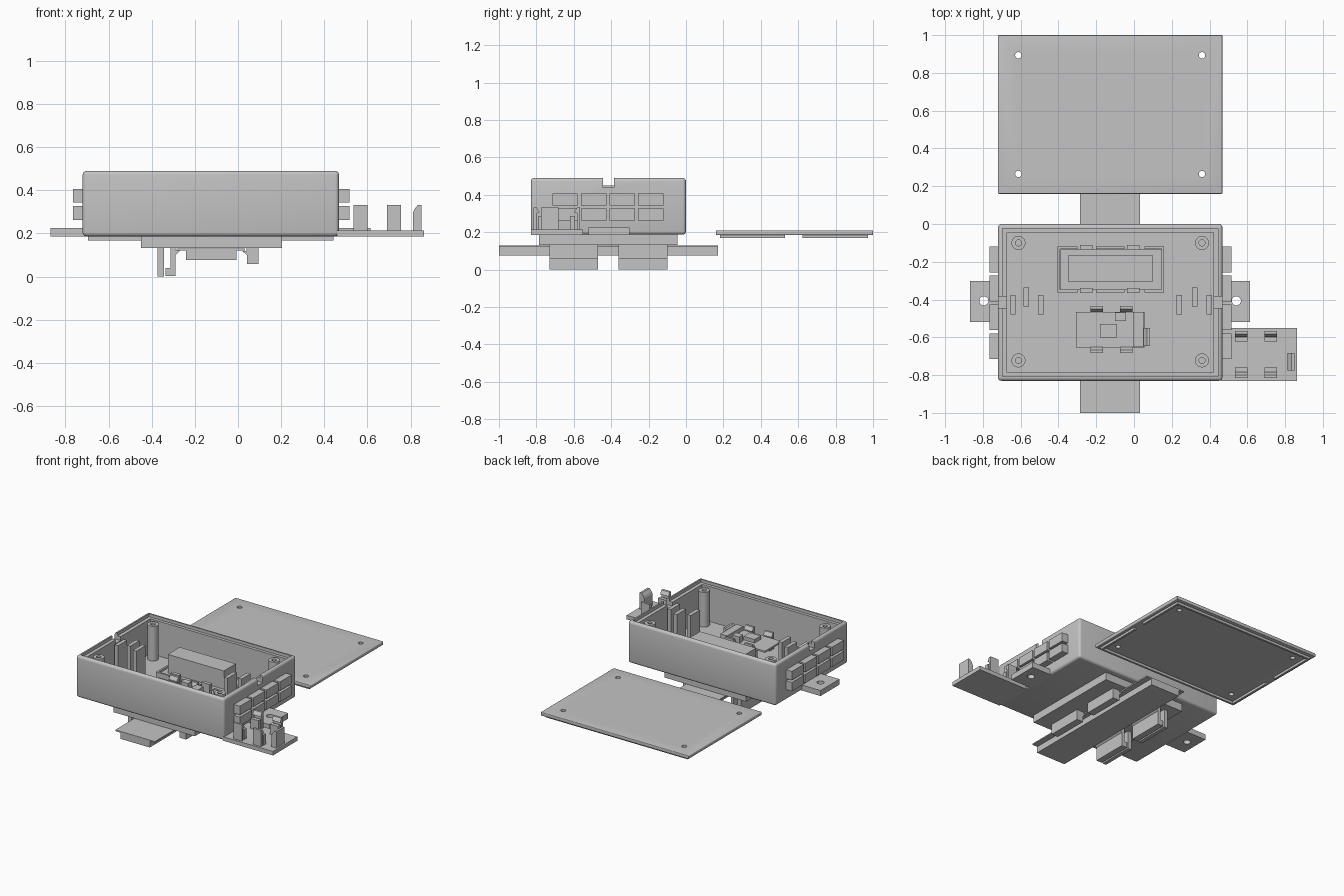
import bpy, bmesh, math
from mathutils import Matrix

if "Cube" in bpy.data.objects:
    bpy.data.objects.remove(bpy.data.objects["Cube"])

grey = bpy.data.materials.new("plain_grey")
grey.diffuse_color = (0.55, 0.55, 0.55, 1)
grey.use_nodes = True
grey.node_tree.nodes["Principled BSDF"].inputs["Base Color"].default_value = grey.diffuse_color


def finish(name, bm):
    bmesh.ops.recalc_face_normals(bm, faces=bm.faces)
    me = bpy.data.meshes.new(name)
    bm.to_mesh(me)
    bm.free()
    me.materials.append(grey)
    ob = bpy.data.objects.new(name, me)
    bpy.context.collection.objects.link(ob)
    return ob


def box(name, x0, x1, y0, y1, z0, z1, bevel=0):
    bm = bmesh.new()
    m = Matrix.Translation(((x0 + x1) / 2, (y0 + y1) / 2, (z0 + z1) / 2))
    bmesh.ops.create_cube(bm, size=1, matrix=m @ Matrix.Diagonal((x1 - x0, y1 - y0, z1 - z0, 1)))
    if bevel:
        bmesh.ops.bevel(bm, geom=bm.edges[:], offset=bevel, segments=4, profile=0.5, affect='EDGES')
    return finish(name, bm)


def cylinder(name, x, y, z0, z1, r):
    bm = bmesh.new()
    bmesh.ops.create_cone(bm, cap_ends=True, segments=32, radius1=r, radius2=r, depth=z1 - z0,
                          matrix=Matrix.Translation((x, y, (z0 + z1) / 2)))
    return finish(name, bm)


def prism(name, pts, axis, a, b):
    """Extrude a profile: axis 'y' uses (x, z) points, axis 'x' uses (y, z) points."""
    bm = bmesh.new()
    place = (lambda p, t: (p[0], t, p[1])) if axis == 'y' else (lambda p, t: (t, p[0], p[1]))
    lo = [bm.verts.new(place(p, a)) for p in pts]
    hi = [bm.verts.new(place(p, b)) for p in pts]
    bm.faces.new(lo)
    bm.faces.new(hi)
    for i in range(len(pts)):
        j = (i + 1) % len(pts)
        bm.faces.new((lo[i], lo[j], hi[j], hi[i]))
    return finish(name, bm)


def cut(ob, cutters):
    for c in cutters:
        mod = ob.modifiers.new("cut", 'BOOLEAN')
        mod.operation = 'DIFFERENCE'
        mod.solver = 'EXACT'
        mod.object = c
    dg = bpy.context.evaluated_depsgraph_get()
    me = bpy.data.meshes.new_from_object(ob.evaluated_get(dg))
    ob.modifiers.clear()
    ob.data = me
    for c in cutters:
        bpy.data.objects.remove(c)


def smooth(ob):
    ob.data.shade_smooth()
    ob.data.set_sharp_from_angle(angle=math.radians(35))


X0, X1, Y0, Y1 = -0.72, 0.468, -0.83, 0.0
FLOOR = 0.215

# Open enclosure with lid seat and a cable notch on each side
shell = box("enclosure", X0, X1, Y0, Y1, 0.187, 0.49, 0.018)
cut(shell, [
    box("c", X0 + 0.048, X1 - 0.048, Y0 + 0.045, Y1 - 0.045, FLOOR, 0.6),
    box("c", X0 + 0.023, X1 - 0.023, Y0 + 0.023, Y1 - 0.023, 0.468, 0.6),
    box("c", X0 - 0.1, X0 + 0.1, -0.445, -0.385, 0.44, 0.6),
    box("c", X1 - 0.1, X1 + 0.1, -0.445, -0.385, 0.44, 0.6)])
smooth(shell)

# Screw pillars
for x in (-0.612, 0.36):
    for y in (-0.1, -0.722):
        p = cylinder("screw_pillar", x, y, FLOOR - 0.005, 0.467, 0.037)
        cut(p, [cylinder("c", x, y, 0.3, 0.6, 0.016)])
        smooth(p)

# Lid plate with screw holes and a broken locating rim
lid = box("lid", X0, X1, 0.16, 1.0, 0.185, 0.21, 0.005)
cut(lid, [cylinder("c", x, y, 0.1, 0.3, 0.017) for x in (-0.612, 0.36) for y in (0.265, 0.893)])
smooth(lid)
a, b = X0 + 0.025, X1 - 0.025
for y in (0.183, 0.958):
    box("lid_rim", a, b, y, y + 0.015, 0.168, 0.19)
for x in (a, b - 0.015):
    for y0, y1 in ((0.19, 0.53), (0.622, 0.965)):
        box("lid_rim", x, x + 0.015, y0, y1, 0.168, 0.19)

# Two rows of cable entry blocks on both sides
for x0, x1 in ((X0 - 0.046, X0 + 0.005), (X1 - 0.005, X1 + 0.048)):
    for i in range(4):
        y = -0.715 + i * 0.153
        for z in (0.263, 0.343):
            box("entry_block", x0, x1, y, y + 0.136, z, z + 0.064)

# Mounting ears
for x0, x1, hx in ((-0.868, X0 + 0.01, -0.795), (X1 - 0.01, 0.615, 0.542)):
    ear = box("mounting_ear", x0, x1, -0.52, -0.303, 0.186, 0.226)
    cut(ear, [cylinder("c", hx, -0.407, 0.1, 0.3, 0.024)])
    smooth(ear)


# Snap clips that hold a circuit board: support post plus hooked spring
def snap_y(x, y, d, z):
    """Clip whose outer face is at y and which points inward along d."""
    prism("clip_support", [(y + d * .027, z), (y + d * .055, z), (y + d * .055, z + .075),
                           (y + d * .027, z + .075)], 'x', x, x + 0.066)
    prism("snap_clip", [(y, z), (y + d * .016, z), (y + d * .016, z + .088),
                        (y + d * .032, z + .094), (y + d * .016, z + .12), (y, z + .12)],
          'x', x, x + 0.066)


def snap_end(x, y0, y1, z):
    prism("end_clip", [(x, z), (x + .038, z), (x + .038, z + .12), (x + .022, z + .12),
                       (x + .006, z + .1), (x, z + .086)], 'y', y0, y1)


def snap_set(x, y_top, y_low, z):
    for dx in (0, 0.155):
        snap_y(x + dx, y_top, -1, z)
        snap_y(x + dx, y_low, 1, z)


# Side tray with its clips
box("side_tray", X1 - 0.01, 0.862, -0.83, -0.55, 0.186, 0.215)
snap_set(0.535, -0.566, -0.815, 0.213)
snap_end(0.812, -0.775, -0.682, 0.213)

# Small circuit board inside the enclosure
snap_set(-0.23, -0.435, -0.683, FLOOR - 0.002)
snap_end(0.047, -0.645, -0.55, FLOOR - 0.002)
box("small_board", -0.308, 0.055, -0.655, -0.465, 0.288, 0.3)
box("board_chip", -0.18, -0.09, -0.6, -0.53, 0.3, 0.325)
box("board_capacitor", -0.1, -0.043, -0.513, -0.468, 0.3, 0.345)
box("board_connector", -0.005, 0.05, -0.65, -0.465, 0.3, 0.33)

# Power module in a low frame
box("module_board", -0.39, 0.145, -0.35, -0.135, 0.25, 0.262)
box("power_module", -0.35, 0.1, -0.305, -0.168, 0.255, 0.395)
for y in (-0.362, -0.132):
    for x0, x1 in ((-0.405, -0.3), (-0.2, -0.05), (0.055, 0.16)):
        box("module_frame", x0, x1, y, y + 0.014, FLOOR - .002, 0.275)
    for x in (-0.285, -0.037):
        box("module_clip", x, x + 0.066, y - 0.004, y + 0.022, FLOOR - .002, 0.3)
for x in (-0.405, 0.146):
    box("module_frame", x, x + 0.014, -0.362, -0.118, FLOOR - .002, 0.275)

# Staggered strain relief ribs
for x in (-0.655, -0.508, 0.225, 0.385):
    box("cable_rib", x, x + 0.028, -0.48, -0.375, FLOOR - .002, 0.45)
for x in (-0.585, 0.308):
    box("cable_rib", x, x + 0.028, -0.438, -0.335, FLOOR - .002, 0.45)

# Rail adapter plate with two pairs of hooks and spring levers
box("rail_adapter", -0.45, 0.203, -0.785, -0.045, 0.132, 0.19)
for y0, y1 in ((-0.73, -0.47), (-0.362, -0.1)):
    prism("fixed_hook", [(.04, .135), (.095, .135), (.095, .058), (.042, .058), (.042, .1),
                         (.018, .12), (.04, .12)], 'y', y0, y1)
    box("lever_guard", -0.372, -0.344, y0, y1, 0, 0.135)
    prism("spring_lever", [(-.312, .135), (-.29, .135), (-.29, .122), (-.268, .12), (-.29, .1),
                           (-.29, .002), (-.335, .002), (-.335, .04), (-.312, .04)], 'y', y0, y1)

# Mounting rail
prism("mounting_rail", [(-.285, .13), (.033, .13), (.033, .121), (-.008, .121), (-.008, .076),
                        (-.242, .076), (-.242, .121), (-.285, .121)], 'y', -1.0, 0.17)
